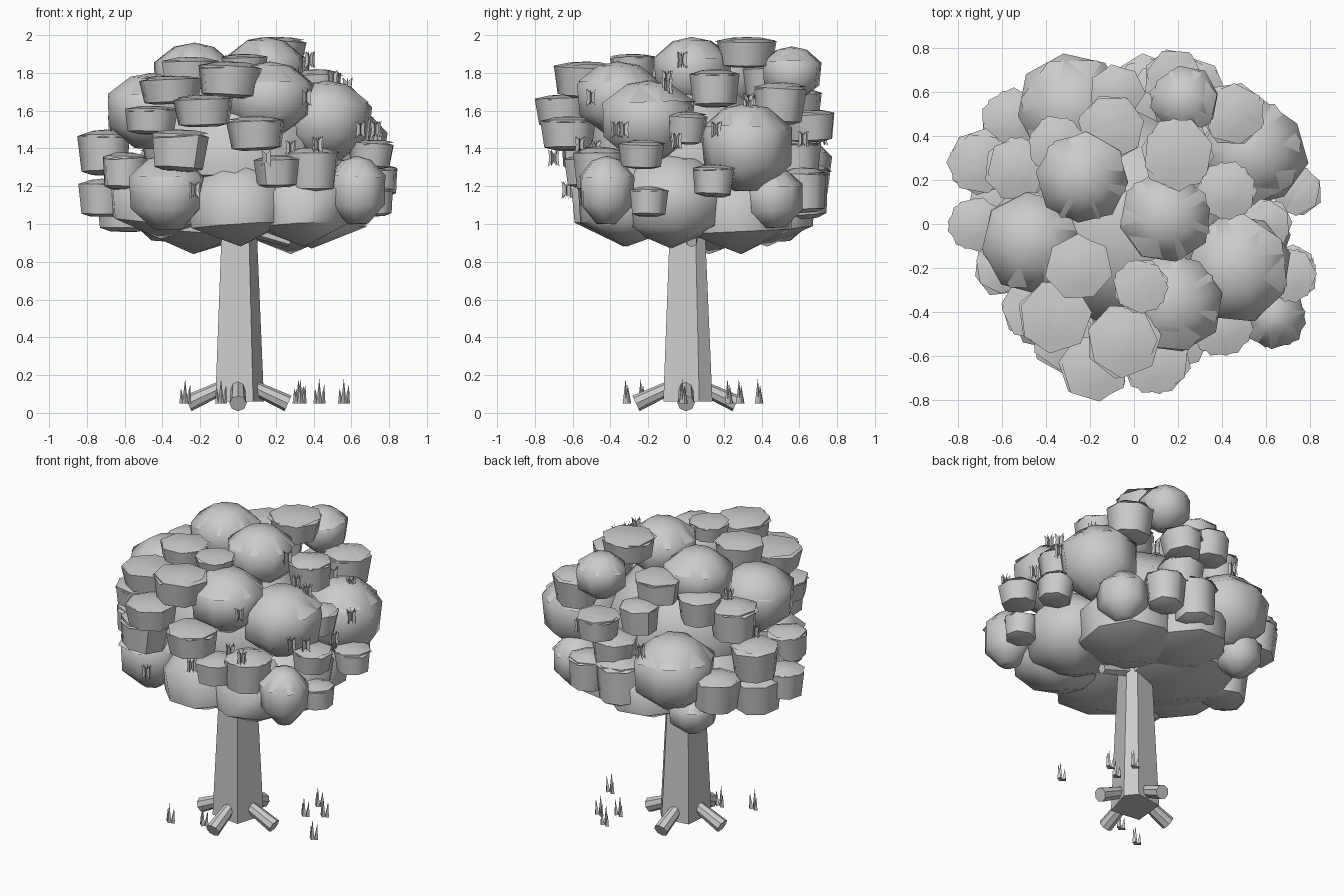
import bpy, bmesh, math, random
from mathutils import Matrix, Vector

random.seed(4)


def finish(name, bm, angle=None):
    bmesh.ops.recalc_face_normals(bm, faces=bm.faces)
    me = bpy.data.meshes.new(name)
    bm.to_mesh(me)
    bm.free()
    ob = bpy.data.objects.new(name, me)
    bpy.context.collection.objects.link(ob)
    if angle:
        bpy.context.view_layer.objects.active = ob
        ob.select_set(True)
        bpy.ops.object.shade_smooth_by_angle(angle=math.radians(angle))
        ob.select_set(False)
    return ob


def lathe(bm, profile, sides, mat, jitter=0.0, caps=True):
    """Turned solid; the profile holds (radius, height) pairs."""
    k = [1 + random.uniform(-jitter, jitter) for _ in range(sides)]
    rings = []
    for r, h in profile:
        if r == 0:
            rings.append([bm.verts.new(mat @ Vector((0, 0, h)))] * sides)
        else:
            rings.append([bm.verts.new(mat @ Vector((
                r * k[i] * math.cos(math.tau * i / sides),
                r * k[i] * math.sin(math.tau * i / sides), h)))
                for i in range(sides)])
    for a, b in zip(rings, rings[1:]):
        for i in range(sides):
            j = (i + 1) % sides
            bm.faces.new(list(dict.fromkeys((a[i], a[j], b[j], b[i]))))
    for ring in (rings[0], rings[-1]):
        if caps and ring[0] is not ring[1]:
            bm.faces.new(ring)


# Trunk: tapered, slightly irregular five-sided post
bm = bmesh.new()
section = [(.08, -.12), (.138, .07), (.08, .14), (-.10, .115), (-.12, -.095)]
low, high = [[bm.verts.new((x * s, y * s, z)) for x, y in section]
             for s, z in [(1, .06), (.68, 1.1)]]
for i in range(5):
    j = (i + 1) % 5
    bm.faces.new((low[i], low[j], high[j], high[i]))
bm.faces.new(low)
bm.faces.new(high)
finish("trunk", bm)

# Roots: four sloping pegs along the axes
bm = bmesh.new()
for i in range(4):
    m = (Matrix.Rotation(i * math.pi / 2, 4, 'Z') @ Matrix.Translation((0.265, 0, 0.05))
         @ Matrix.Rotation(math.radians(-65), 4, 'Y'))
    lathe(bm, [(0.045, 0), (0.036, 0.22)], 8, m)
finish("roots", bm, 30)

# Grass: tufts of thin spikes around the trunk
bm = bmesh.new()
for x, y in [(.56, -.02), (.43, .28), (.33, .22), (-.28, -.32), (-.09, -.24), (.32, .38)]:
    for dx, dy, h in [(0, 0, .13), (.018, .012, .1), (-.016, .015, .08)]:
        m = Matrix.Translation((x + dx, y + dy, 0.05)) @ Matrix.Rotation(dx * 5, 4, 'Y')
        lathe(bm, [(0.015, 0), (0, h)], 4, m)
finish("grass", bm)

# Foliage clumps: (x, y, z centre, radius, half height)
LOW = [(0, -1), (.92, -.5), (1, .3), (.5, .9), (0, 1)]
ROUND = [(.35, -1), (.95, -.45), (1, .4), (.5, .88), (0, 1)]
FLAT = [(.5, -1), (.86, -.85), (1, .72), (.5, .93), (0, 1)]
lower = [
    (0, -.32, 1.10, .28, .22), (.40, -.08, 1.12, .30, .25), (.28, .28, 1.08, .30, .24),
    (-.22, .12, 1.08, .34, .24), (-.40, -.08, 1.12, .28, .20), (-.05, .42, 1.08, .26, .2),
    (.34, -.30, 1.10, .26, .22), (0, 0, 1.40, .48, .34),
]
rounded = [
    (-.37, -.37, 1.17, .20, .20), (.63, -.42, 1.18, .145, .18), (.47, -.20, 1.55, .24, .21),
    (.54, .32, 1.41, .23, .23), (-.28, .52, 1.28, .245, .23), (-.46, -.08, 1.60, .22, .20),
    (-.23, .21, 1.78, .20, .18), (.15, .03, 1.81, .20, .18), (.23, .56, 1.80, .15, .14),
    (.17, -.36, 1.67, .22, .19), (.47, .46, 1.14, .15, .16), (-.40, .50, 1.04, .14, .13),
]
discs = [
    (-.05, -.53, 1.765, .16, .095), (-.18, -.65, 1.60, .15, .085), (.10, -.62, 1.48, .15, .09),
    (-.36, -.42, 1.71, .16, .075), (-.46, -.38, 1.55, .14, .075), (-.31, -.52, 1.39, .15, .11),
    (.21, -.53, 1.28, .12, .085), (.40, -.46, 1.29, .14, .12), (.71, -.23, 1.37, .12, .075),
    (.74, .15, 1.23, .11, .085), (.20, .32, 1.91, .16, .08), (-.25, -.20, 1.80, .145, .085),
    (-.72, 0, 1.14, .12, .10), (-.70, .28, 1.38, .14, .12), (.45, .50, 1.64, .14, .11),
    (.60, 0, 1.51, .11, .085), (.42, .15, 1.72, .13, .10), (.18, .66, 1.52, .13, .085),
    (-.08, .60, 1.62, .12, .10), (-.10, .44, 1.76, .145, .09), (-.53, .25, 1.58, .14, .12),
    (-.60, -.20, 1.28, .12, .10), (.03, -.28, 1.84, .12, .06), (.05, .62, 1.18, .14, .15),
    (.12, .58, 1.35, .14, .10), (-.60, .12, 1.08, .15, .12), (.72, -.2, 1.12, .10, .08),
    (.28, .62, 1.18, .12, .12), (-.35, .36, 1.66, .13, .10), (-.55, .47, 1.20, .14, .12),
]
for name, group, profile, sides in [("lower_foliage", lower, LOW, 8),
                                    ("round_foliage", rounded, ROUND, 8),
                                    ("flat_foliage", discs, FLAT, 7)]:
    bm = bmesh.new()
    for x, y, z, r, h in group:
        spot = Matrix.Translation((x, y, z))
        size = Matrix.Diagonal((r * 1.04, r * 1.04, h, 1))
        tilt = (Matrix.Rotation(random.uniform(-.07, .07), 4, 'X')
                @ Matrix.Rotation(random.uniform(-.07, .07), 4, 'Y'))
        turn = Matrix.Rotation(random.uniform(0, 6), 4, 'Z')
        lathe(bm, profile, sides, spot @ tilt @ turn @ size, 0.05)
        # Loose leafy lid whose corners poke past the rim
        if profile is not LOW:
            lid = Matrix.Rotation(random.uniform(0, 6), 4, 'Z')
            lathe(bm, profile[2:], 7, spot @ tilt.inverted() @ lid @ size, 0.04, caps=False)
    finish(name, bm, 58)

# Leaf sprigs: crossed upright bow-tie cards on the foliage surface
bm = bmesh.new()
sprigs = [
    (.38, -.02, 1.87), (.50, -.10, 1.77), (.58, -.10, 1.73), (.60, .33, 1.62), (.47, .33, 1.65),
    (.73, -.33, 1.50), (.65, -.37, 1.50), (.15, -.70, 1.35), (-.23, -.63, 1.18), (.74, -.05, 1.44),
    (.72, .16, 1.50), (-.66, .22, 1.53), (-.65, 0, 1.30), (.36, -.50, 1.67), (.42, -.56, 1.42),
    (-.17, .72, 1.46), (.28, -.48, 1.40), (-.68, -.02, 1.18), (-.47, .22, 1.72), (.35, .62, 1.45),
]
outline = [(-.03, -.045), (0, -.02), (.03, -.045), (.024, 0), (.03, .045), (0, .02),
           (-.03, .045), (-.024, 0)]
for p in sprigs:
    start = random.uniform(0, 1)
    for i in range(3):
        m = Matrix.Translation(p) @ Matrix.Rotation(start + i * math.pi / 3, 4, 'Z')
        bm.faces.new([bm.verts.new(m @ Vector((u, 0, v))) for u, v in outline])
finish("leaf_sprigs", bm)

# Branch stub showing beneath the canopy
bm = bmesh.new()
m = Matrix.Translation((.05, .03, .98)) @ Matrix.Rotation(math.radians(108), 4, 'Y')
lathe(bm, [(.045, 0), (.03, .24)], 6, m)
finish("branch_stub", bm)
